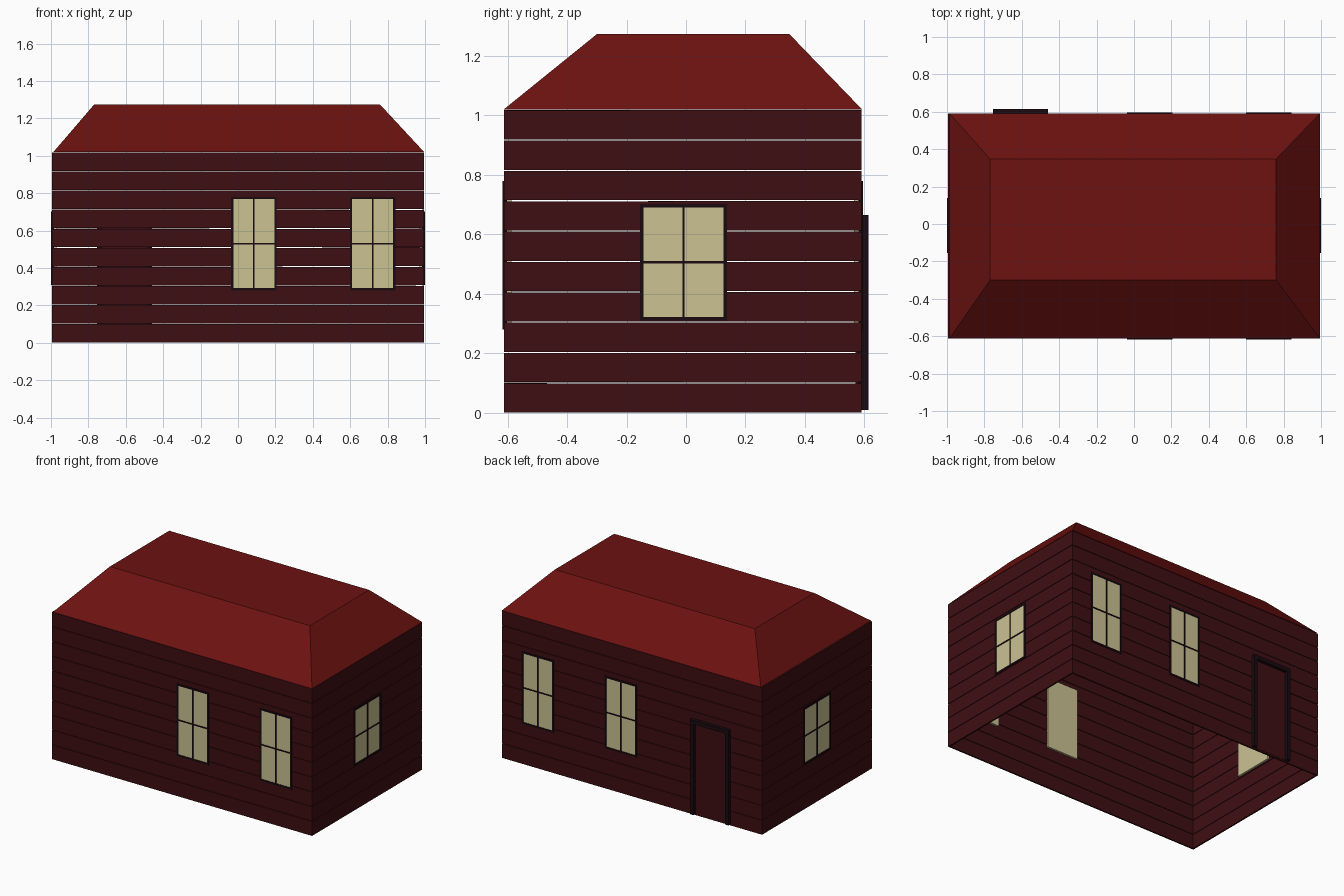
import bpy, random
from mathutils import Vector, Matrix

if "Cube" in bpy.data.objects:
    bpy.data.objects.remove(bpy.data.objects["Cube"])
random.seed(4)


def material(name, rgb):
    m = bpy.data.materials.new(name)
    m.diffuse_color = (*rgb, 1)
    m.use_nodes = True
    m.node_tree.nodes["Principled BSDF"].inputs["Base Color"].default_value = m.diffuse_color
    return m


WOOD = material("dark_red_wood", (0.048, 0.0045, 0.006))
ROOF = material("red_roof", (0.15, 0.006, 0.005))
TRIM = material("black_trim", (0.01, 0.003, 0.005))
GLASS = material("cream_glass", (0.60, 0.54, 0.29))

BOX_FACES = [(0, 3, 2, 1), (4, 5, 6, 7), (0, 1, 5, 4),
             (1, 2, 6, 5), (2, 3, 7, 6), (3, 0, 4, 7)]


def solid(name, low, high, z0, z1, mat):
    """Six-sided block between two rectangles (x0, x1, y0, y1)."""
    verts = [(r[i], r[j], z) for r, z in ((low, z0), (high, z1))
             for i, j in ((0, 2), (1, 2), (1, 3), (0, 3))]
    me = bpy.data.meshes.new(name)
    me.from_pydata(verts, [], BOX_FACES)
    me.materials.append(mat)
    ob = bpy.data.objects.new(name, me)
    bpy.context.collection.objects.link(ob)
    return ob


def wall_box(name, side, u0, u1, z0, z1, d0, d1, mat, tilt=0):
    """Block on a wall: u runs along the wall, d is distance outward from centre."""
    axis, sign = side
    d = sorted((sign * d0, sign * d1))
    rect = (u0, u1, *d) if axis == "y" else (*d, u0, u1)
    ob = solid(name, rect, rect, z0, z1, mat)
    if tilt:
        c = Vector(((rect[0] + rect[1]) / 2, (rect[2] + rect[3]) / 2, (z0 + z1) / 2))
        ob.data.transform(Matrix.Translation(c) @
                          Matrix.Rotation(tilt, 4, axis.upper()) @
                          Matrix.Translation(-c))
    return ob


def window(name, side, u0, u1, z0, z1, face):
    w, m = 0.012, 0.004
    um, zm = (u0 + u1) / 2, (z0 + z1) / 2
    wall_box(name + "_pane", side, u0 + .004, u1 - .004, z0 + .004, z1 - .004,
             face - 0.025, face + 0.001, GLASS)
    # frame and glazing bars
    bars = [(u0, u0 + w, z0, z1), (u1 - w, u1, z0, z1),
            (u0, u1, z0, z0 + w), (u0, u1, z1 - w, z1),
            (um - m, um + m, z0, z1), (u0, u1, zm - m, zm + m)]
    for a, b, c, d in bars:
        wall_box(name + "_frame", side, a, b, c, d, face - 0.01, face + 0.005, TRIM)


FRONT, BACK, LEFT, RIGHT = ("y", -1), ("y", 1), ("x", -1), ("x", 1)

# plank walls with hairline gaps and slightly uneven boards
for name, side, u0, u1, face in (("front", FRONT, -0.995, 0.995, 0.612),
                                 ("back", BACK, -0.995, 0.995, 0.59),
                                 ("left", LEFT, -0.601, 0.579, 0.995),
                                 ("right", RIGHT, -0.601, 0.579, 0.995)):
    for i in range(10):
        z = 0.001 + i * 0.102
        wall_box(name + "_plank", side, u0, u1, z, z + 0.0985, face - 0.011, face,
                 WOOD, random.uniform(-0.0008, 0.0008))

# windows
for name, side, face in (("front_window", FRONT, 0.612), ("back_window", BACK, 0.59)):
    for u in (0.085, 0.72):
        window(name, side, u - 0.122, u + 0.122, 0.28, 0.78, face)
for name, side in (("left_window", LEFT), ("right_window", RIGHT)):
    window(name, side, -0.155, 0.138, 0.31, 0.703, 0.995)

# back door with projecting frame
wall_box("door", BACK, -0.73, -0.485, 0.01, 0.64, 0.57, 0.592, WOOD)
for a, b, c, d in ((-0.755, -0.728, 0.01, 0.665), (-0.487, -0.46, 0.01, 0.665),
                   (-0.755, -0.46, 0.638, 0.665)):
    wall_box("door_frame", BACK, a, b, c, d, 0.58, 0.614, TRIM)

# hipped roof with flat top
solid("roof", (-0.987, 0.995, -0.613, 0.592), (-0.77, 0.76, -0.30, 0.348),
      1.02, 1.273, ROOF)
